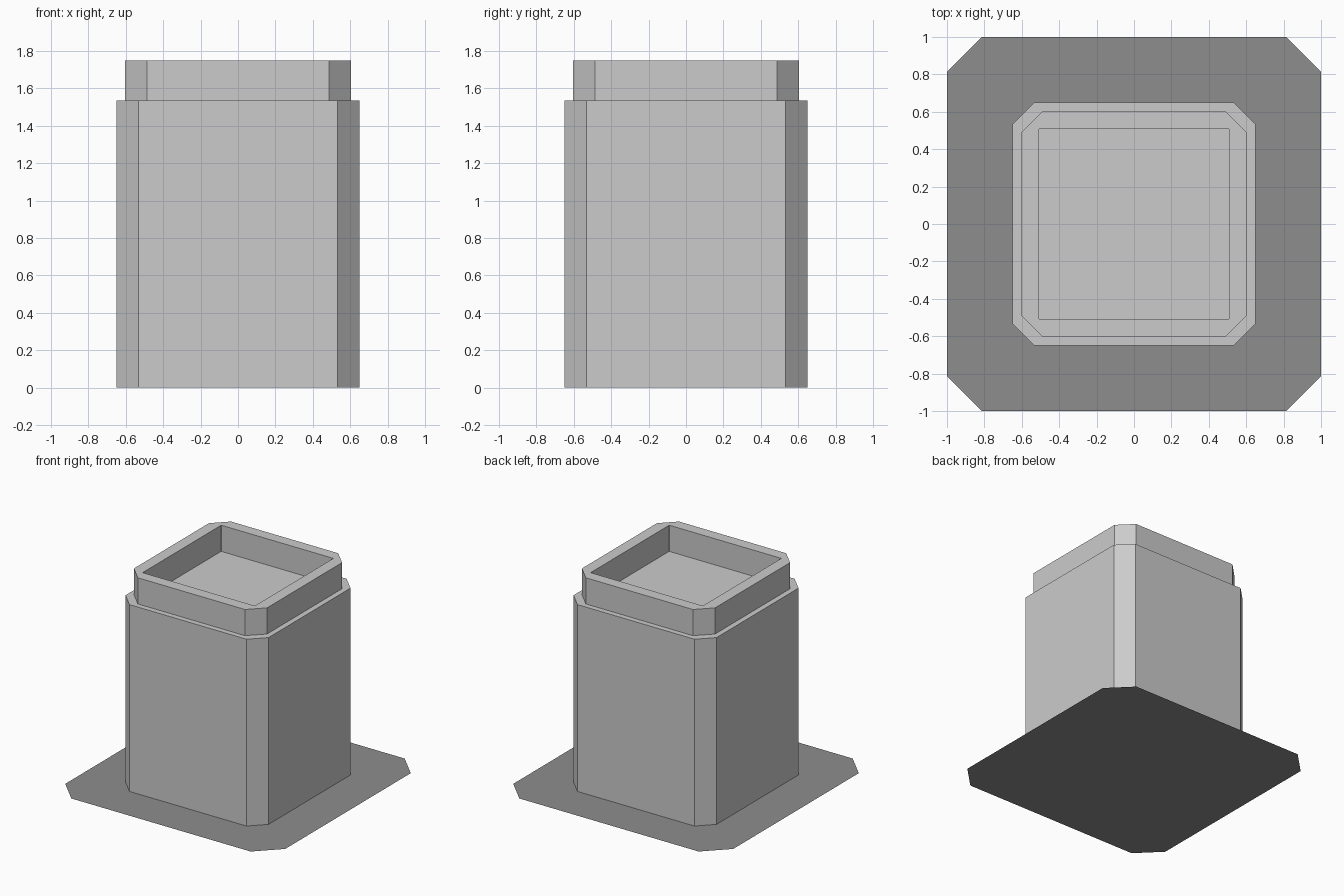
import bpy
import bmesh

if "Cube" in bpy.data.objects:
    bpy.data.objects.remove(bpy.data.objects["Cube"])


def material(name, value):
    m = bpy.data.materials.new(name)
    m.diffuse_color = (value, value, value, 1)
    m.use_nodes = True
    m.node_tree.nodes["Principled BSDF"].inputs["Base Color"].default_value = m.diffuse_color
    return m


def ring(bm, half, cut, z):
    """Square outline with chamfered corners (always eight points)."""
    a, b = half, half - cut
    pts = [(a, -b), (a, b), (b, a), (-b, a), (-a, b), (-a, -b), (-b, -a), (b, -a)]
    return [bm.verts.new((x, y, z)) for x, y in pts]


def loft(name, sections, mat, cap=True):
    """Skin a stack of chamfered outlines and close the last one."""
    bm = bmesh.new()
    rings = [ring(bm, *s) for s in sections]
    for lo, hi in zip(rings, rings[1:]):
        for i in range(8):
            j = (i + 1) % 8
            bm.faces.new((lo[i], lo[j], hi[j], hi[i]))
    if cap:
        bm.faces.new(rings[-1])
    mesh = bpy.data.meshes.new(name)
    bm.to_mesh(mesh)
    bm.free()
    mesh.materials.append(mat)
    obj = bpy.data.objects.new(name, mesh)
    bpy.context.collection.objects.link(obj)
    return obj


light_grey = material("light grey", 0.60)
dark_grey = material("dark grey", 0.27)

BODY, COLLAR, CHAMFER = 0.65, 0.605, 0.118
SHOULDER, TOP = 1.535, 1.75

# flat ground plate with cut corners
loft("base_plate", [(1.0, 0.185, 0.0)], dark_grey)

# pillar body with a narrow shoulder ledge
loft("pillar_body", [(BODY, CHAMFER, 0.0), (BODY, CHAMFER, SHOULDER),
                     (COLLAR, CHAMFER, SHOULDER)], light_grey, cap=False)

# raised collar, rim, and the square recess with its floor
loft("collar", [(COLLAR, CHAMFER, SHOULDER), (COLLAR, CHAMFER, TOP),
                (0.51, 0.005, TOP), (0.51, 0.005, SHOULDER)], light_grey)
